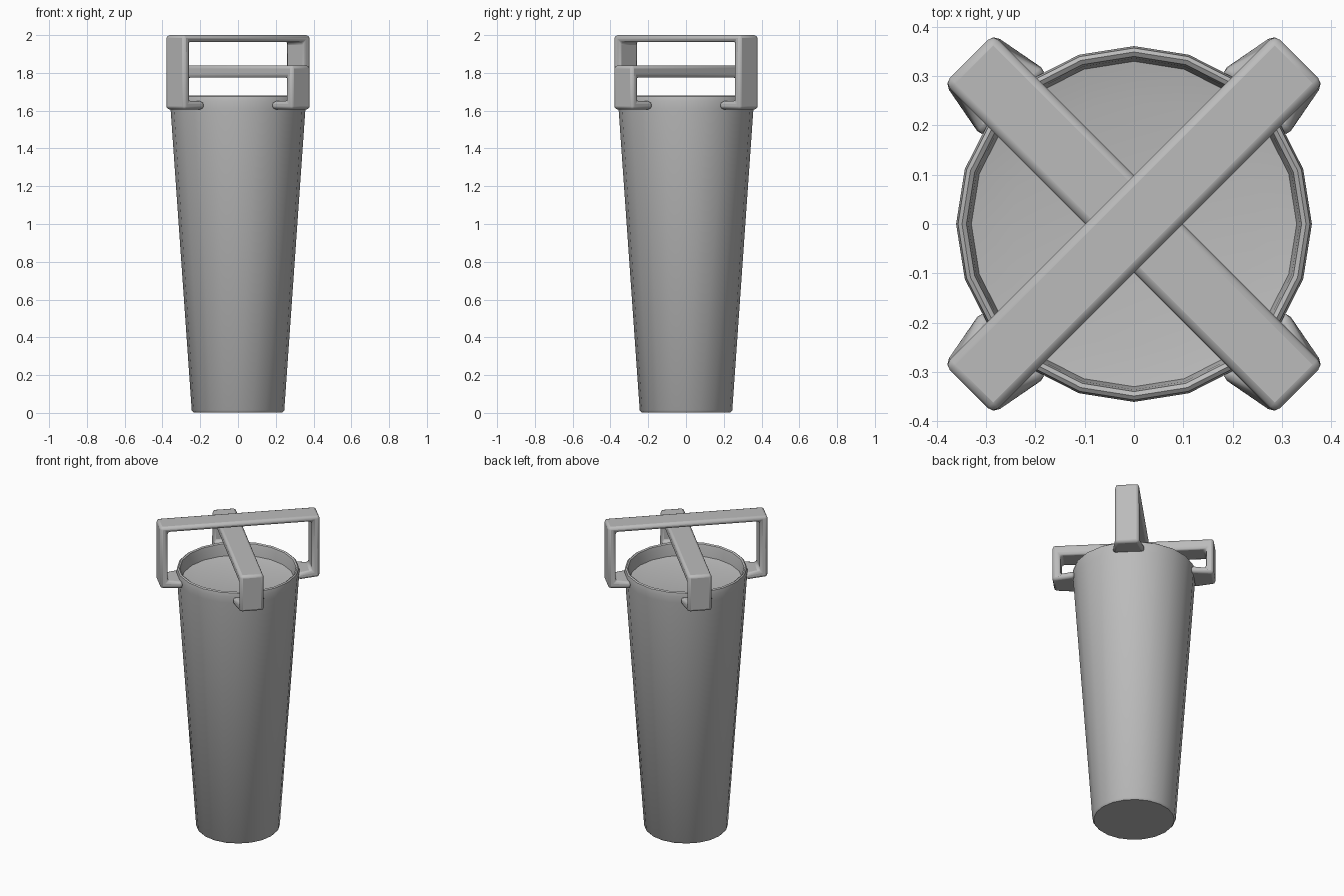
import bpy, bmesh, math
from mathutils import Matrix, Vector

if "Cube" in bpy.data.objects:
    bpy.data.objects.remove(bpy.data.objects["Cube"], do_unlink=True)

SIDES = 20
grey = bpy.data.materials.new("plain grey")
grey.use_nodes = True
colour = (0.5, 0.5, 0.5, 1)
grey.diffuse_color = colour
grey.node_tree.nodes["Principled BSDF"].inputs["Base Color"].default_value = colour


def finish(bm, name, bevel=0):
    bmesh.ops.recalc_face_normals(bm, faces=bm.faces)
    mesh = bpy.data.meshes.new(name)
    bm.to_mesh(mesh)
    bm.free()
    ob = bpy.data.objects.new(name, mesh)
    bpy.context.collection.objects.link(ob)
    mesh.materials.append(grey)
    bpy.ops.object.select_all(action="DESELECT")
    ob.select_set(True)
    bpy.context.view_layer.objects.active = ob
    if bevel:
        mod = ob.modifiers.new("soft edges", "BEVEL")
        mod.width = bevel
        mod.segments = 2
        mod.limit_method = "ANGLE"
    bpy.ops.object.shade_smooth_by_angle(angle=math.radians(35))
    return ob


# Tapered cup with rounded rim and a shallow dished inside
profile = [(0, 0.003), (0.236, 0.003), (0.245, 0.014), (0.357, 1.61), (0.361, 1.65),
           (0.357, 1.674), (0.349, 1.68), (0.34, 1.674), (0.336, 1.655),
           (0.33, 1.6), (0.25, 1.585), (0, 1.58)]
bm = bmesh.new()
verts = [bm.verts.new((r, 0, z)) for r, z in profile]
edges = [bm.edges.new(pair) for pair in zip(verts, verts[1:])]
bmesh.ops.spin(bm, geom=verts + edges, axis=(0, 0, 1), cent=(0, 0, 0),
               angle=math.tau, steps=SIDES)
bmesh.ops.remove_doubles(bm, verts=bm.verts, dist=0.0005)
finish(bm, "cup")


# Squared handle: top bar, two posts and flared feet that enter the cup wall
def handle(name, top, thick, angle):
    half = [(0.474, top), (0.474, 1.607), (0.343, 1.607), (0.343, 1.65),
            (0.428, 1.65), (0.428, top - thick)]
    outline = half + [(-r, z) for r, z in reversed(half)]
    bm = bmesh.new()
    face = bm.faces.new([bm.verts.new((r, -0.07, z)) for r, z in outline])
    out = bmesh.ops.extrude_face_region(bm, geom=[face])
    moved = [v for v in out["geom"] if isinstance(v, bmesh.types.BMVert)]
    bmesh.ops.translate(bm, verts=moved, vec=Vector((0, 0.14, 0)))
    for v in bm.verts:
        if abs(v.co.x) < 0.35:
            v.co.y *= 1.35
    bmesh.ops.rotate(bm, verts=bm.verts, cent=(0, 0, 0),
                     matrix=Matrix.Rotation(math.radians(angle), 3, "Z"))
    finish(bm, name, 0.016)


handle("tall_handle", 2.0, 0.036, 45)
handle("low_handle", 1.84, 0.065, -45)
